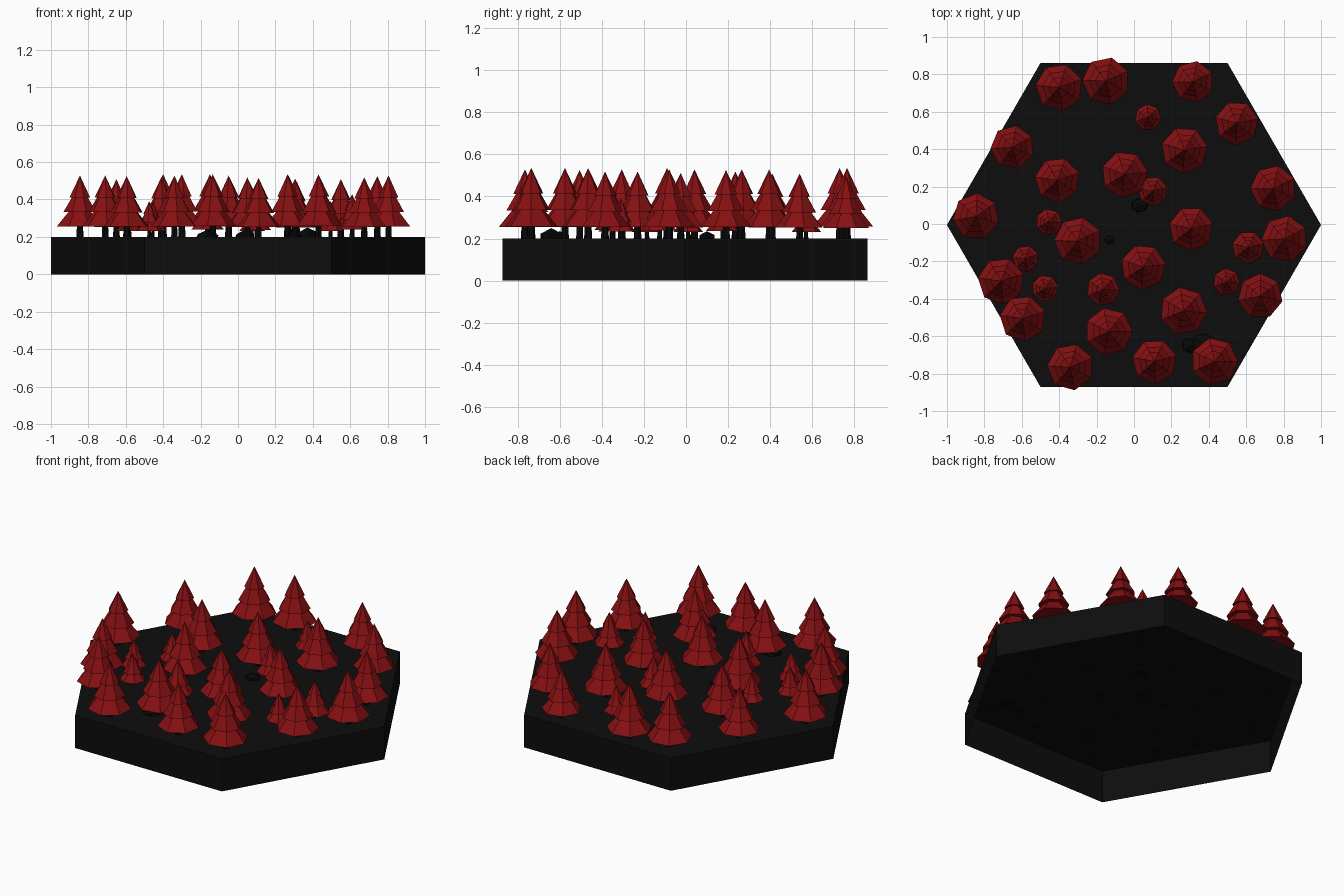
import bpy, bmesh, math, random
from mathutils import Matrix

if "Cube" in bpy.data.objects:
    bpy.data.objects.remove(bpy.data.objects["Cube"])

random.seed(4)
GROUND = 0.2


def material(name, rgb):
    m = bpy.data.materials.new(name)
    m.diffuse_color = (*rgb, 1)
    m.use_nodes = True
    m.node_tree.nodes["Principled BSDF"].inputs["Base Color"].default_value = m.diffuse_color
    return m


RED = material("foliage red", (0.24, 0.005, 0.006))
BLACK = material("ground black", (0.004, 0.004, 0.004))
DARK = material("bark and rock black", (0.0025, 0.0025, 0.0025))


def finish(bm, name, mat):
    mesh = bpy.data.meshes.new(name)
    bm.to_mesh(mesh)
    bm.free()
    mesh.materials.append(mat)
    obj = bpy.data.objects.new(name, mesh)
    bpy.context.collection.objects.link(obj)
    return obj


def cone(bm, x, y, z0, z1, r0, r1, sides, turn, caps=True):
    place = Matrix.Translation((x, y, (z0 + z1) / 2)) @ Matrix.Rotation(turn, 4, "Z")
    bmesh.ops.create_cone(bm, cap_ends=caps, segments=sides, radius1=r0, radius2=r1,
                          depth=z1 - z0, matrix=place)


# Hexagonal ground tile: thin shell, open underneath
bm = bmesh.new()
cone(bm, 0, -0.005, 0, GROUND, 1, 1, 6, math.pi / 2)
bm.normal_update()
bottom = [f for f in bm.faces if f.normal.z < -0.9]
bmesh.ops.delete(bm, geom=bottom, context="FACES_ONLY")
finish(bm, "ground_tile", BLACK)

# Trees: x, y, scale
TREES = [
    (-0.40, 0.73, 1.0), (-0.15, 0.765, 1.0), (0.315, 0.76, 0.88), (0.075, 0.57, 0.56),
    (0.55, 0.54, 0.92), (-0.65, 0.41, 0.92), (0.27, 0.395, 0.98), (-0.41, 0.235, 0.95),
    (-0.05, 0.265, 0.98), (0.10, 0.175, 0.63), (0.745, 0.19, 0.97), (-0.845, 0.04, 0.98),
    (-0.455, 0.01, 0.56), (-0.30, -0.09, 1.0), (0.305, -0.025, 0.93), (0.61, -0.125, 0.68),
    (0.805, -0.08, 0.98), (-0.58, -0.185, 0.56), (-0.71, -0.305, 0.98), (-0.475, -0.345, 0.57),
    (-0.165, -0.35, 0.70), (0.05, -0.23, 0.95), (0.495, -0.31, 0.57), (0.675, -0.385, 0.95),
    (0.265, -0.465, 1.0), (-0.595, -0.505, 0.97), (-0.135, -0.575, 1.0), (-0.34, -0.765, 0.98),
    (0.11, -0.735, 0.94), (0.43, -0.735, 1.0),
]
# Foliage tiers: bottom height, top height, bottom radius, top radius
TIERS = [(0.057, 0.150, 0.128, 0.052), (0.135, 0.232, 0.092, 0.035), (0.215, 0.335, 0.058, 0.0)]

for i, (x, y, s) in enumerate(TREES):
    turn = random.uniform(0, math.tau)
    bm = bmesh.new()
    for z0, z1, r0, r1 in TIERS:
        cone(bm, x, y, GROUND + z0 * s, GROUND + z1 * s, r0 * s, r1 * s, 7, turn)
    bmesh.ops.remove_doubles(bm, verts=bm.verts, dist=0.0001)
    finish(bm, f"tree_foliage_{i + 1}", RED)
    bm = bmesh.new()
    cone(bm, x, y, GROUND - 0.003, GROUND + 0.08 * s, 0.02 * s, 0.016 * s, 6, turn)
    finish(bm, f"tree_trunk_{i + 1}", DARK)

# Low faceted rocks: x, y, radius, height
ROCKS = [(0.03, 0.10, 0.05, 0.035), (-0.13, -0.085, 0.03, 0.02), (0.30, -0.65, 0.05, 0.03),
         (0.37, -0.64, 0.07, 0.05), (-0.17, -0.60, 0.06, 0.035)]
for i, (x, y, r, h) in enumerate(ROCKS):
    bm = bmesh.new()
    place = Matrix.Translation((x, y, GROUND)) @ Matrix.Diagonal((r, r * 0.85, h, 1))
    bmesh.ops.create_icosphere(bm, subdivisions=1, radius=1, matrix=place)
    for v in bm.verts:
        v.co.z = max(v.co.z, GROUND - 0.002)
    finish(bm, f"rock_{i + 1}", DARK)
